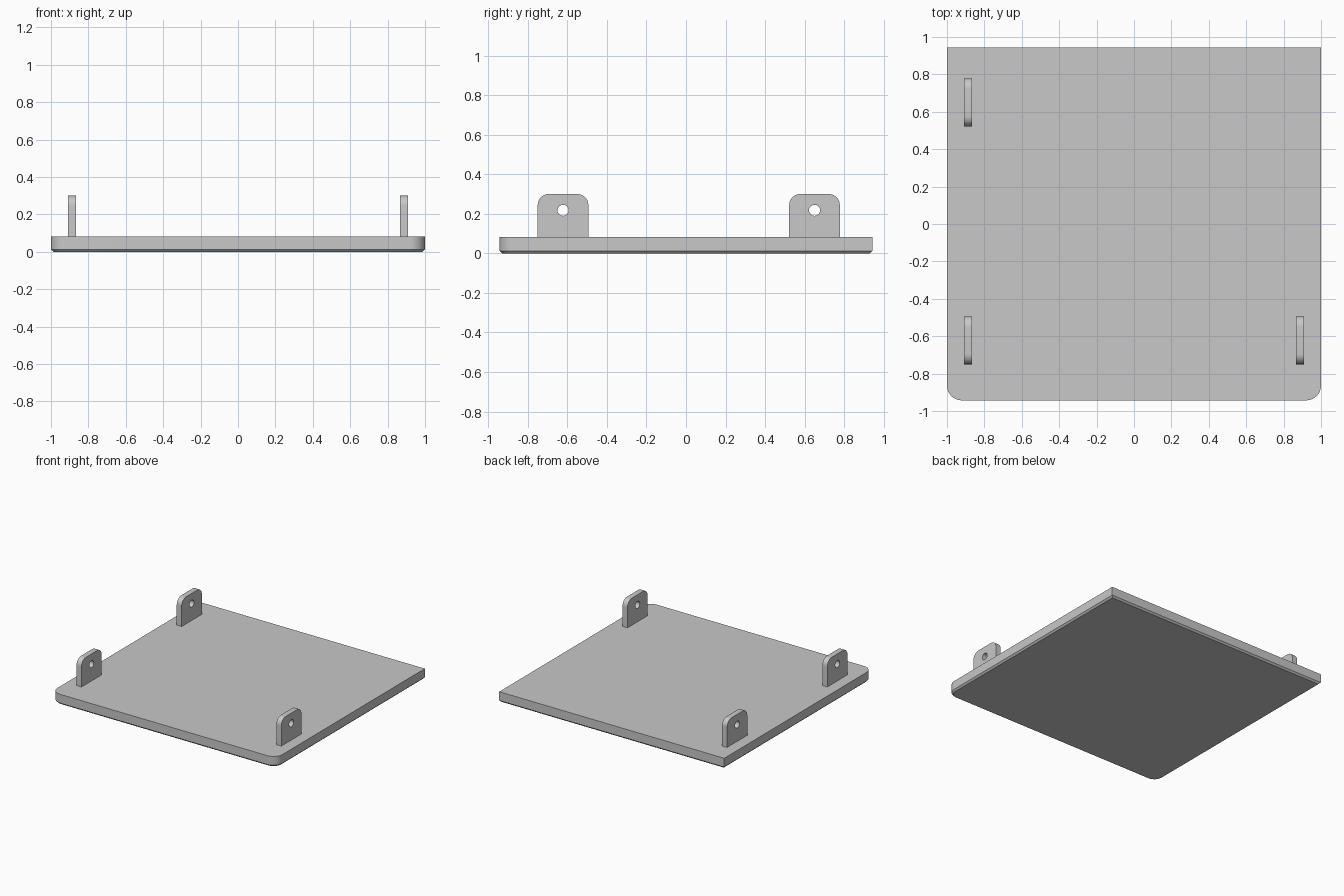
import bpy, bmesh
from math import sin, cos, pi
from mathutils import Matrix, Vector

cube = bpy.data.objects.get("Cube")
if cube:
    bpy.data.objects.remove(cube, do_unlink=True)

grey = bpy.data.materials.new("plain grey")
grey.use_nodes = True
grey.diffuse_color = (0.58, 0.58, 0.58, 1)
grey.node_tree.nodes["Principled BSDF"].inputs["Base Color"].default_value = grey.diffuse_color


def arc(cx, cy, r, start, sweep, steps):
    """Points along a circular arc."""
    return [(cx + r * cos(start + sweep * i / steps),
             cy + r * sin(start + sweep * i / steps)) for i in range(steps + 1)]


def extrude_loops(bm, loops, depth):
    """Fill the outline (and any holes) in the XY plane and extrude it up."""
    edges = []
    for loop in loops:
        vs = [bm.verts.new((x, y, 0)) for x, y in loop]
        edges += [bm.edges.new((a, b)) for a, b in zip(vs, vs[1:] + vs[:1])]
    if len(loops) == 1:
        bmesh.ops.contextual_create(bm, geom=edges)
    else:
        bmesh.ops.triangle_fill(bm, edges=edges, use_beauty=True, normal=(0, 0, 1))
    geom = bmesh.ops.extrude_face_region(bm, geom=bm.faces[:], use_keep_orig=True)["geom"]
    bmesh.ops.translate(bm, verts=[v for v in geom if isinstance(v, bmesh.types.BMVert)],
                        vec=(0, 0, depth))
    bmesh.ops.recalc_face_normals(bm, faces=bm.faces[:])


def finish(bm, name):
    mesh = bpy.data.meshes.new(name)
    bm.to_mesh(mesh)
    bm.free()
    mesh.materials.append(grey)
    obj = bpy.data.objects.new(name, mesh)
    bpy.context.collection.objects.link(obj)
    bpy.ops.object.select_all(action="DESELECT")
    obj.select_set(True)
    bpy.context.view_layer.objects.active = obj
    bpy.ops.object.shade_smooth_by_angle(angle=pi / 6)


# Panel: square back corners, rounded front corners, chamfered underside
W, D, T, R, CHAMFER = 1.0, 0.943, 0.083, 0.08, 0.013
outline = ([(W, D), (-W, D)] + arc(-W + R, -D + R, R, pi, pi / 2, 10)
           + arc(W - R, -D + R, R, -pi / 2, pi / 2, 10))
bm = bmesh.new()
extrude_loops(bm, [outline], T)
under = [e for e in bm.edges if all(v.co.z < 0.001 for v in e.verts)]
bmesh.ops.bevel(bm, geom=under, offset=CHAMFER, segments=1, affect="EDGES")
finish(bm, "panel")

# Tabs: upright lugs with rounded top corners and a pin hole
HALF, TOP, TR, THICK = 0.128, 0.3, 0.055, 0.044
tab_outline = ([(-HALF, T), (HALF, T)] + arc(HALF - TR, TOP - TR, TR, 0, pi / 2, 10)
               + arc(TR - HALF, TOP - TR, TR, pi / 2, pi / 2, 10))
hole = arc(0, 0.218, 0.028, 0, 2 * pi, 24)[:-1]
stand_up = Matrix(((0, 0, 1), (1, 0, 0), (0, 1, 0))).to_4x4()

for name, x, y in (("front_right_tab", -0.888, -0.622),
                   ("front_left_tab", 0.888, -0.622),
                   ("back_right_tab", -0.888, 0.65)):
    bm = bmesh.new()
    extrude_loops(bm, [tab_outline, hole], THICK)
    bmesh.ops.transform(bm, verts=bm.verts[:],
                        matrix=Matrix.Translation(Vector((x - THICK / 2, y, 0))) @ stand_up)
    finish(bm, name)
